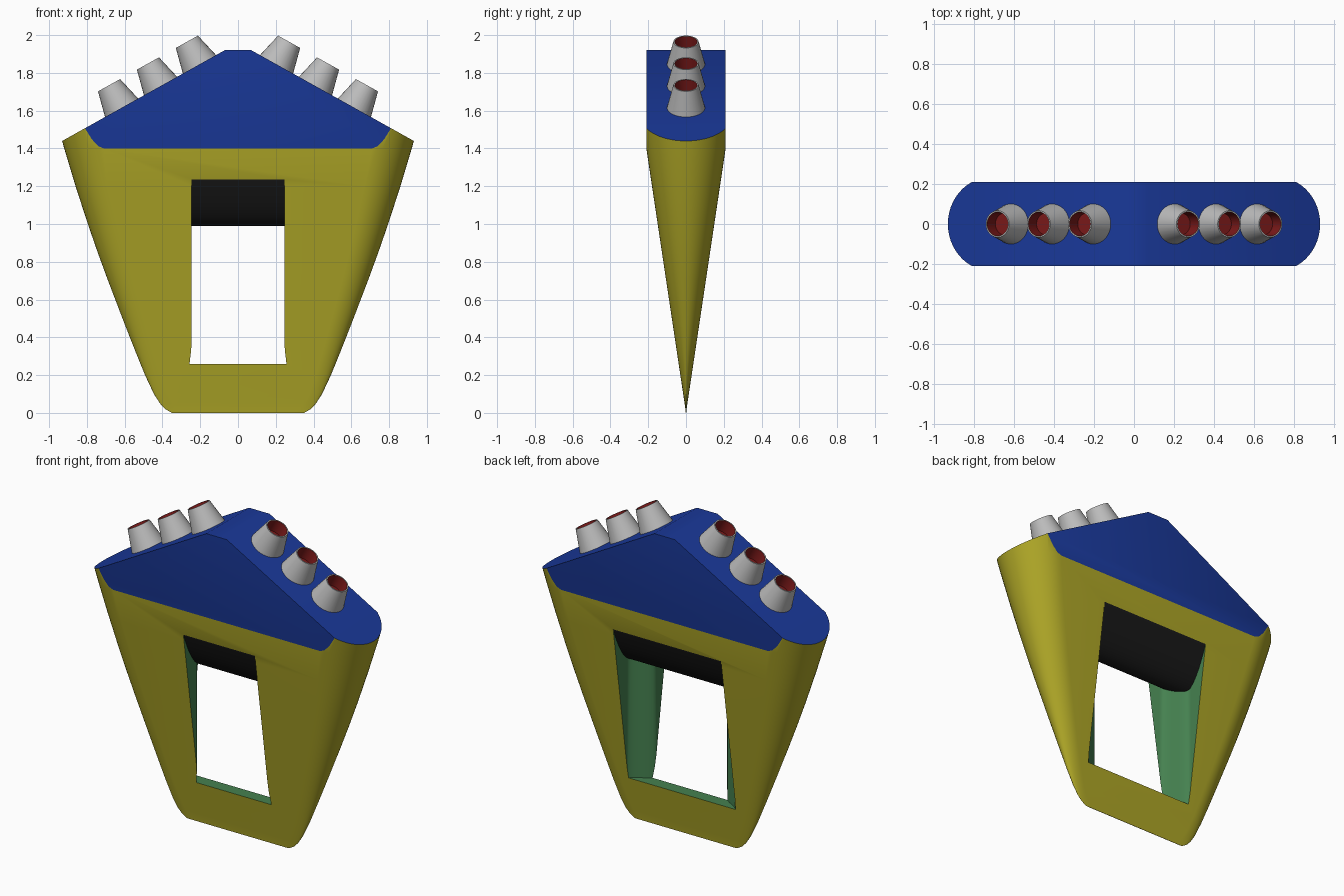
import bpy, bmesh, math
from mathutils import Vector, Matrix

if "Cube" in bpy.data.objects:
    bpy.data.objects.remove(bpy.data.objects["Cube"])


def mat(name, rgb):
    m = bpy.data.materials.new(name)
    m.diffuse_color = (*rgb, 1)
    m.use_nodes = True
    m.node_tree.nodes["Principled BSDF"].inputs["Base Color"].default_value = m.diffuse_color
    return m


YELLOW = mat("yellow", (0.42, 0.38, 0.02))
BLUE = mat("blue", (0.01, 0.04, 0.32))
GREEN = mat("green", (0.06, 0.22, 0.08))
BLACK = mat("black", (0.01, 0.01, 0.01))
GREY = mat("grey", (0.5, 0.5, 0.5))
RED = mat("red", (0.2, 0.01, 0.01))


def make(name, bm, mats):
    bmesh.ops.recalc_face_normals(bm, faces=bm.faces)
    me = bpy.data.meshes.new(name)
    bm.to_mesh(me)
    bm.free()
    for m in mats:
        me.materials.append(m)
    ob = bpy.data.objects.new(name, me)
    bpy.context.collection.objects.link(ob)
    return ob


def loft(bm, rings):
    """Skin closed rings of points and cap both ends."""
    vs = [[bm.verts.new(p) for p in r] for r in rings]
    n = len(vs[0])
    sides = [[bm.faces.new((a[i], a[(i + 1) % n], b[(i + 1) % n], b[i])) for i in range(n)]
             for a, b in zip(vs, vs[1:])]
    caps = [bm.faces.new(vs[0]), bm.faces.new(vs[-1])]
    return sides, caps


def smooth(ob, angle=30):
    bpy.ops.object.select_all(action='DESELECT')
    ob.select_set(True)
    bpy.context.view_layer.objects.active = ob
    bpy.ops.object.shade_smooth_by_angle(angle=math.radians(angle))


# Wedge body: rounded sections that thin to an edge at the bottom
OUTLINE = [(0, .35), (.02, .385), (.05, .413), (.1, .445), (.2, .492), (.32, .541), (.47, .60),
           (.7, .688), (.85, .743), (1.0, .795), (1.2, .86), (1.4, .92), (1.5, .948), (2.1, 1.11)]


def section(z, x):
    r = max(.15 * z, .001)
    cap = .06 + .107 * z
    pts = []
    for k in range(25):
        a = -math.pi / 2 + math.pi * k / 24
        pts.append((x - cap + cap * math.cos(a), r * math.sin(a), z))
    return pts + [(-px, -py, z) for px, py, z in pts]


bm = bmesh.new()
loft(bm, [section(z, x) for z, x in OUTLINE])

# Slice off the flat upper sides and the gabled roof, leaving blue faces
CUTS = [((0, .21, 0), (0, 1, 0)), ((0, -.21, 0), (0, -1, 0)), ((0, 0, 1.92), (0, 0, 1)),
        ((.07, 0, 1.92), (.487, 0, .873)), ((-.07, 0, 1.92), (-.487, 0, .873))]
for co, no in CUTS:
    res = bmesh.ops.bisect_plane(bm, geom=bm.verts[:] + bm.edges[:] + bm.faces[:], dist=1e-5,
                                 plane_co=co, plane_no=no, clear_outer=True)
    rim = [e for e in bm.edges if e.is_boundary]
    for f in bmesh.ops.contextual_create(bm, geom=rim)["faces"]:
        f.material_index = 1
body = make("body", bm, [YELLOW, BLUE, GREEN, BLACK])

# Window cutter: stepped side walls and a ceiling that sags in the middle
bm = bmesh.new()
rings = []
for k in range(61):
    y = -.3 + .01 * k
    t = min(max((y + .06) / .11, 0), 1)
    w = .245 + .125 * t * t * (3 - 2 * t)
    top = .99 + .245 * (y / .185) ** 2
    rings.append([(-w, y, .26), (w, y, .26), (w, y, top), (-w, y, top)])
sides, caps = loft(bm, rings)
for strip in sides:
    for i, f in enumerate(strip):
        f.material_index = 3 if i == 2 else 2
cutter = make("window_cutter", bm, [YELLOW, BLUE, GREEN, BLACK])
cutter.hide_render = True

mod = body.modifiers.new("window", 'BOOLEAN')
mod.operation = 'DIFFERENCE'
mod.solver = 'EXACT'
mod.object = cutter
bpy.context.view_layer.objects.active = body
body.select_set(True)
bpy.ops.object.modifier_apply(modifier="window")
bpy.data.objects.remove(cutter)
smooth(body)

# Thruster nozzles: tapered cups with red hollows, three on each roof slope
PROFILE = [(.103, -.01), (.067, .137), (.06, .137), (.055, .06)]
SEG = 32
for side, label in ((1, "right"), (-1, "left")):
    for i in range(3):
        bm = bmesh.new()
        rings = [[(r * math.cos(2 * math.pi * s / SEG), r * math.sin(2 * math.pi * s / SEG), h)
                  for s in range(SEG)] for r, h in PROFILE]
        strips, caps = loft(bm, rings)
        for f in strips[2] + [caps[1]]:
            f.material_index = 1
        rot = Vector((0, 0, 1)).rotation_difference(Vector((side * .487, 0, .873))).to_matrix().to_4x4()
        pos = Matrix.Translation((side * (.204 + .206 * i), 0, 1.845 - .115 * i))
        bm.transform(pos @ rot)
        smooth(make(f"nozzle_{label}_{i + 1}", bm, [GREY, RED]))
